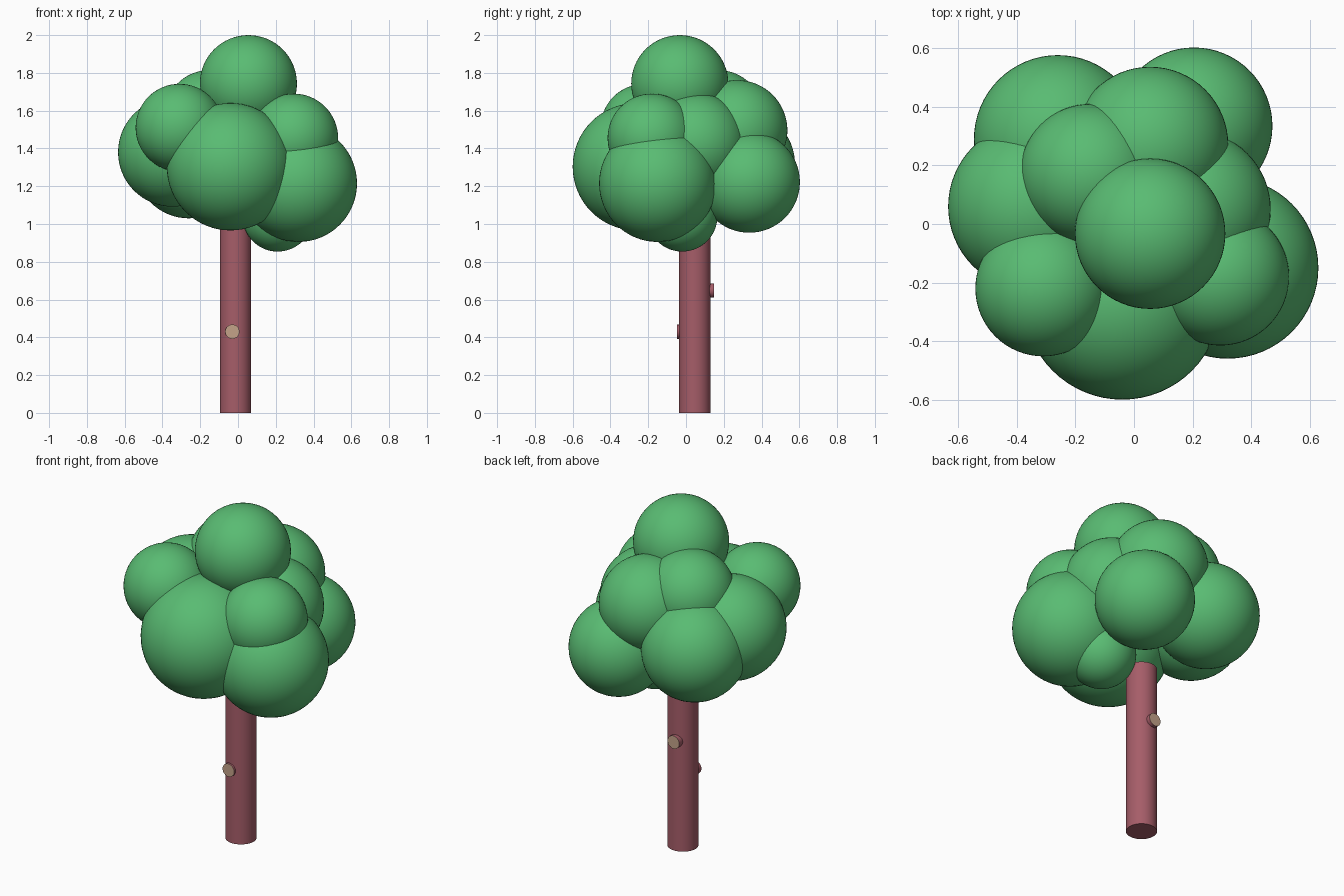
import bpy
from math import radians

if "Cube" in bpy.data.objects:
    bpy.data.objects.remove(bpy.data.objects["Cube"])


def material(name, rgb):
    m = bpy.data.materials.new(name)
    m.diffuse_color = (*rgb, 1)
    m.use_nodes = True
    m.node_tree.nodes["Principled BSDF"].inputs["Base Color"].default_value = m.diffuse_color
    return m


LEAF = material("leaf_green", (0.10, 0.50, 0.17))
BARK = material("bark", (0.38, 0.11, 0.14))
WOOD = material("cut_wood", (0.55, 0.36, 0.25))


def finish(name, mat, angle=40):
    ob = bpy.context.object
    ob.name = name
    ob.data.materials.append(mat)
    bpy.ops.object.shade_smooth_by_angle(angle=radians(angle))
    return ob


def ball(name, x, y, z, r):
    bpy.ops.mesh.primitive_uv_sphere_add(segments=64, ring_count=32, radius=r, location=(x, y, z))
    return finish(name, LEAF)


# Foliage balls: x, y, z, radius
foliage = {
    "foliage_top": (0.055, -0.033, 1.743, 0.257),
    "foliage_front": (-0.04, -0.263, 1.303, 0.337),
    "foliage_right": (0.32, -0.15, 1.215, 0.31),
    "foliage_upper_right": (0.295, -0.18, 1.455, 0.235),
    "foliage_upper_left": (-0.31, -0.22, 1.51, 0.232),
    "foliage_left": (-0.347, 0.06, 1.38, 0.288),
    "foliage_middle_right": (0.197, 0.05, 1.425, 0.27),
    "foliage_back_right": (0.205, 0.335, 1.222, 0.268),
    "foliage_upper_back": (0.055, 0.27, 1.495, 0.267),
    "foliage_back_left": (-0.26, 0.29, 1.317, 0.287),
    "foliage_upper_middle": (-0.15, 0.17, 1.575, 0.24),
    "foliage_lower": (0.21, -0.02, 1.04, 0.186),
}
for name, dims in foliage.items():
    ball(name, *dims)

# Trunk
TX, TY, TR, TH = -0.013, 0.047, 0.083, 1.0
bpy.ops.mesh.primitive_cylinder_add(vertices=64, radius=TR, depth=TH, location=(TX, TY, TH / 2))
finish("trunk", BARK)


# Cut branch stubs with pale end faces
def stub(name, x, z, y_end, r=0.038):
    y_in = TY
    bpy.ops.mesh.primitive_cylinder_add(vertices=32, radius=r, depth=abs(y_end - y_in),
                                        location=(x, (y_end + y_in) / 2, z),
                                        rotation=(radians(90), 0, 0))
    ob = finish(name, BARK)
    ob.data.materials.append(WOOD)
    side = -1 if y_end > y_in else 1
    for p in ob.data.polygons:
        if p.normal.z * side > 0.9:
            p.material_index = 1


stub("front_branch_stub", -0.03, 0.43, -0.047)
stub("back_branch_stub", -0.022, 0.648, 0.149)
